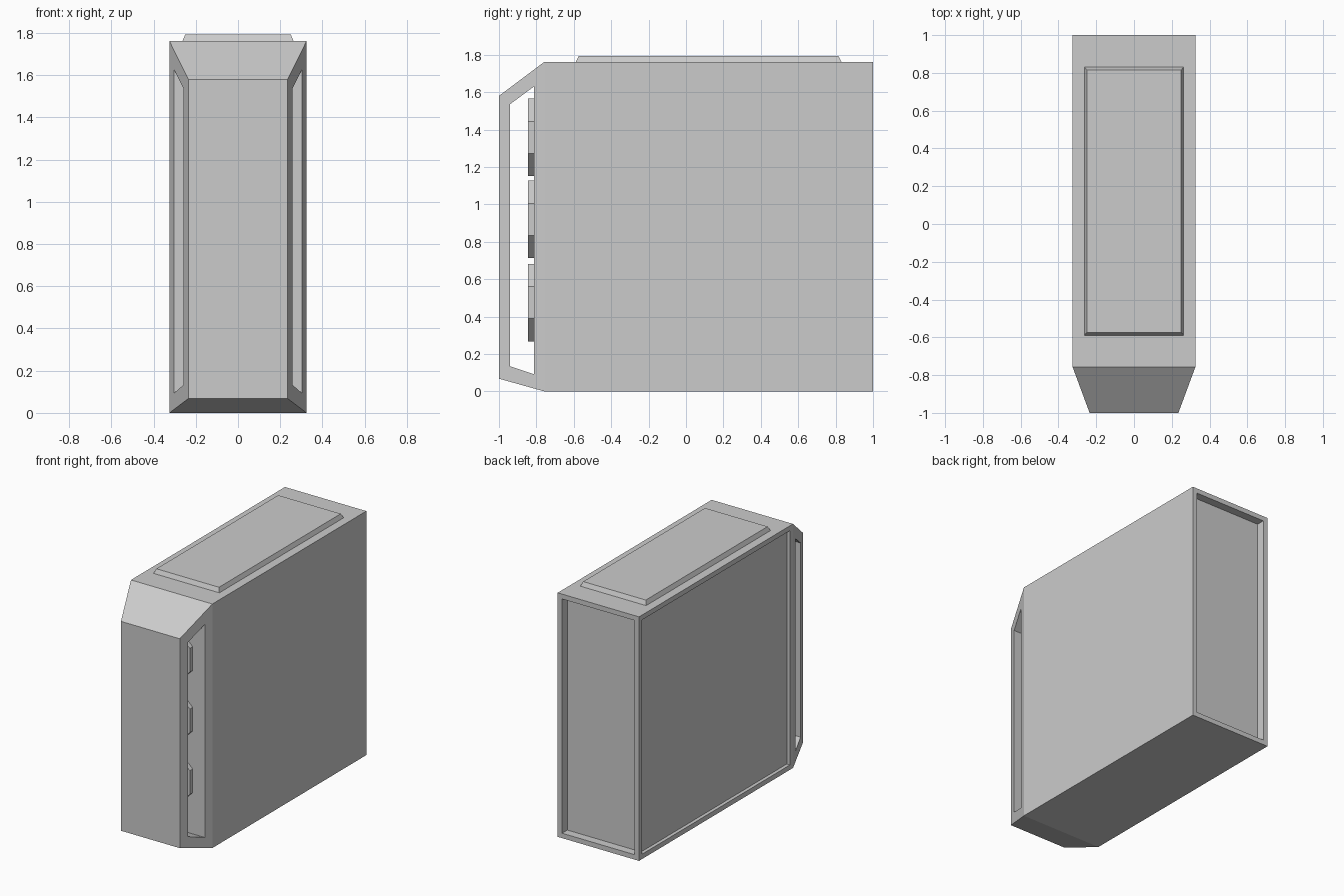
import bpy, bmesh, math
from mathutils import Vector, Matrix

if "Cube" in bpy.data.objects:
    bpy.data.objects.remove(bpy.data.objects["Cube"])


def finish(bm, name):
    bmesh.ops.recalc_face_normals(bm, faces=bm.faces)
    mesh = bpy.data.meshes.new(name)
    bm.to_mesh(mesh)
    bm.free()
    obj = bpy.data.objects.new(name, mesh)
    bpy.context.collection.objects.link(obj)
    return obj


def loft(bm, loops):
    """Skin matching vertex loops and cap both ends."""
    rings = [[bm.verts.new(p) for p in loop] for loop in loops]
    for a, b in zip(rings, rings[1:]):
        for i in range(len(a)):
            j = (i + 1) % len(a)
            bm.faces.new((a[i], a[j], b[j], b[i]))
    bm.faces.new(rings[0][::-1])
    bm.faces.new(rings[-1])
    bmesh.ops.recalc_face_normals(bm, faces=bm.faces)


def rect_xz(w, y, z0, z1):
    return [(-w, y, z0), (w, y, z0), (w, y, z1), (-w, y, z1)]


def rect_xy(w, y0, y1, z):
    return [(-w, y0, z), (w, y0, z), (w, y1, z), (-w, y1, z)]


def recess(bm, direction, border, depth):
    """Inset the face pointing in a direction and push it inward."""
    d = Vector(direction)
    face = max(bm.faces, key=lambda f: f.normal.dot(d))
    bmesh.ops.inset_region(bm, faces=[face], thickness=border)
    bmesh.ops.inset_region(bm, faces=[face], thickness=0, depth=0)
    bmesh.ops.translate(bm, verts=list(face.verts), vec=-d * depth)


# Case body with tapered front, recessed back and left side panel
bm = bmesh.new()
loft(bm, [rect_xz(0.325, 1.0, 0, 1.762),
          rect_xz(0.325, -0.757, 0, 1.762),
          rect_xz(0.235, -1.0, 0.068, 1.58)])
recess(bm, (0, 1, 0), 0.05, 0.06)
recess(bm, (-1, 0, 0), 0.05, 0.025)
case = finish(bm, "case_body")

# Air intake slot running through the front from side to side
profile = [(-0.94, 0.134), (-0.813, 0.092), (-0.813, 1.63), (-0.94, 1.536)]
bm = bmesh.new()
loft(bm, [[(x, y, z) for y, z in profile] for x in (-0.5, 0.5)])
cutter = finish(bm, "intake_cutter")
cutter.hide_render = True
mod = case.modifiers.new("intake", 'BOOLEAN')
mod.operation = 'DIFFERENCE'
mod.solver = 'EXACT'
mod.object = cutter
bpy.context.view_layer.objects.active = case
bpy.ops.object.modifier_apply(modifier=mod.name)
bpy.data.objects.remove(cutter)

# Raised top vent plate with bevelled rim
bm = bmesh.new()
loft(bm, [rect_xy(0.264, -0.59, 0.832, 1.76),
          rect_xy(0.25, -0.574, 0.816, 1.793)])
finish(bm, "top_plate")

# Three octagonal fans behind the intake
apothem = 0.207
radius = apothem / math.cos(math.pi / 8)
for i, z in enumerate((0.475, 0.92, 1.358)):
    bm = bmesh.new()
    bmesh.ops.create_cone(
        bm, cap_ends=True, segments=8, radius1=radius, radius2=radius, depth=0.036,
        matrix=Matrix.Translation((0, -0.828, z))
        @ Matrix.Rotation(math.pi / 2, 4, 'X') @ Matrix.Rotation(math.pi / 8, 4, 'Z'))
    finish(bm, f"intake_fan_{i + 1}")
